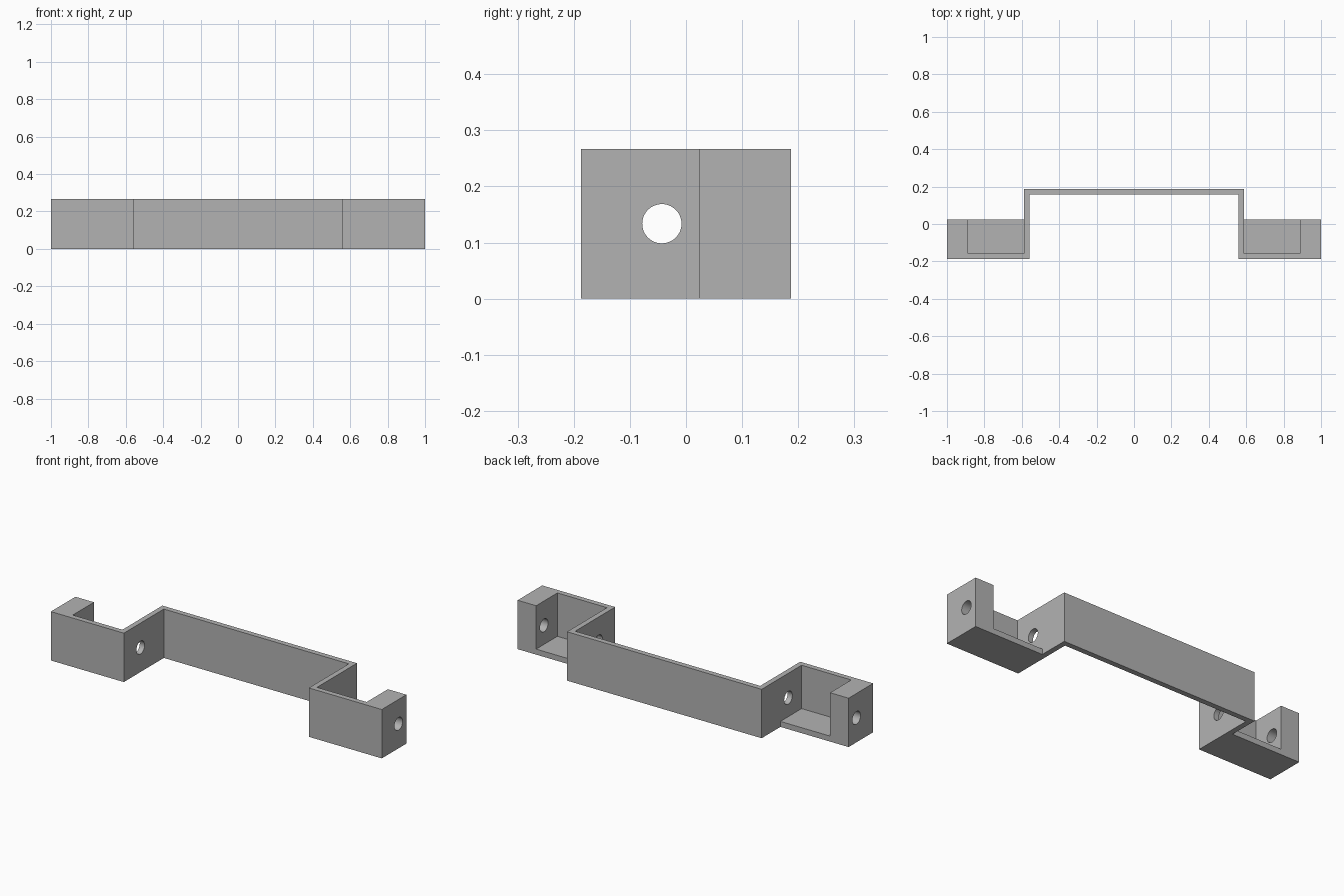
import bpy
import bmesh
import math
from mathutils import Matrix, Vector

if "Cube" in bpy.data.objects:
    bpy.data.objects.remove(bpy.data.objects["Cube"], do_unlink=True)

HEIGHT = 0.267
WALL = 0.029
DEPTH = 0.187        # half depth, front to back
INNER = 0.559        # inner half width of the channel
OUTER = INNER + WALL
SHELF_BACK = 0.025   # rear edge of the side pockets
BLOCK = 0.888        # inner face of the end blocks

grey = bpy.data.materials.new("grey plastic")
grey.use_nodes = True
grey.diffuse_color = (0.45, 0.45, 0.45, 1)
grey.node_tree.nodes["Principled BSDF"].inputs["Base Color"].default_value = (0.45, 0.45, 0.45, 1)


def make_object(name, bm):
    bmesh.ops.recalc_face_normals(bm, faces=bm.faces)
    mesh = bpy.data.meshes.new(name)
    bm.to_mesh(mesh)
    bm.free()
    mesh.materials.append(grey)
    obj = bpy.data.objects.new(name, mesh)
    bpy.context.collection.objects.link(obj)
    return obj


def box(name, low, high):
    low, high = Vector(low), Vector(high)
    bm = bmesh.new()
    bmesh.ops.create_cube(bm, size=1)
    bmesh.ops.scale(bm, vec=high - low, verts=bm.verts)
    bmesh.ops.translate(bm, vec=(low + high) / 2, verts=bm.verts)
    return make_object(name, bm)


def cut(target, cutter):
    cutter.hide_render = True
    mod = target.modifiers.new("cut", "BOOLEAN")
    mod.operation = "DIFFERENCE"
    mod.solver = "EXACT"
    mod.object = cutter
    bpy.context.view_layer.objects.active = target
    bpy.ops.object.modifier_apply(modifier=mod.name)
    bpy.data.objects.remove(cutter, do_unlink=True)


# Bracket body: mirrored plan outline extruded upward
half = [(INNER, DEPTH - WALL), (INNER, -DEPTH), (1, -DEPTH),
        (1, SHELF_BACK), (OUTER, SHELF_BACK), (OUTER, DEPTH)]
outline = half + [(-x, y) for x, y in reversed(half)]
bm = bmesh.new()
base = bm.faces.new([bm.verts.new((x, y, 0)) for x, y in outline])
top = bmesh.ops.extrude_face_region(bm, geom=[base], use_keep_orig=True)["geom"]
bmesh.ops.translate(bm, vec=(0, 0, HEIGHT),
                    verts=[v for v in top if isinstance(v, bmesh.types.BMVert)])
bracket = make_object("mounting_bracket", bm)

# Side pockets, open at the top and back, with a thin floor
for side in (-1, 1):
    xs = sorted((side * OUTER, side * BLOCK))
    cut(bracket, box("pocket_cutter", (xs[0], -DEPTH + WALL, 0.03), (xs[1], 0.1, 0.4)))

# Screw hole through both end blocks and channel walls
bm = bmesh.new()
bmesh.ops.create_cone(bm, cap_ends=True, segments=48, radius1=0.035, radius2=0.035, depth=2.4,
                      matrix=Matrix.Translation((0, -0.043, HEIGHT / 2))
                      @ Matrix.Rotation(math.pi / 2, 4, "Y"))
cut(bracket, make_object("hole_cutter", bm))

# Smooth hole walls, crisp bracket edges
bpy.ops.object.select_all(action="DESELECT")
bracket.select_set(True)
bpy.context.view_layer.objects.active = bracket
bpy.ops.object.shade_smooth_by_angle(angle=math.radians(30))
